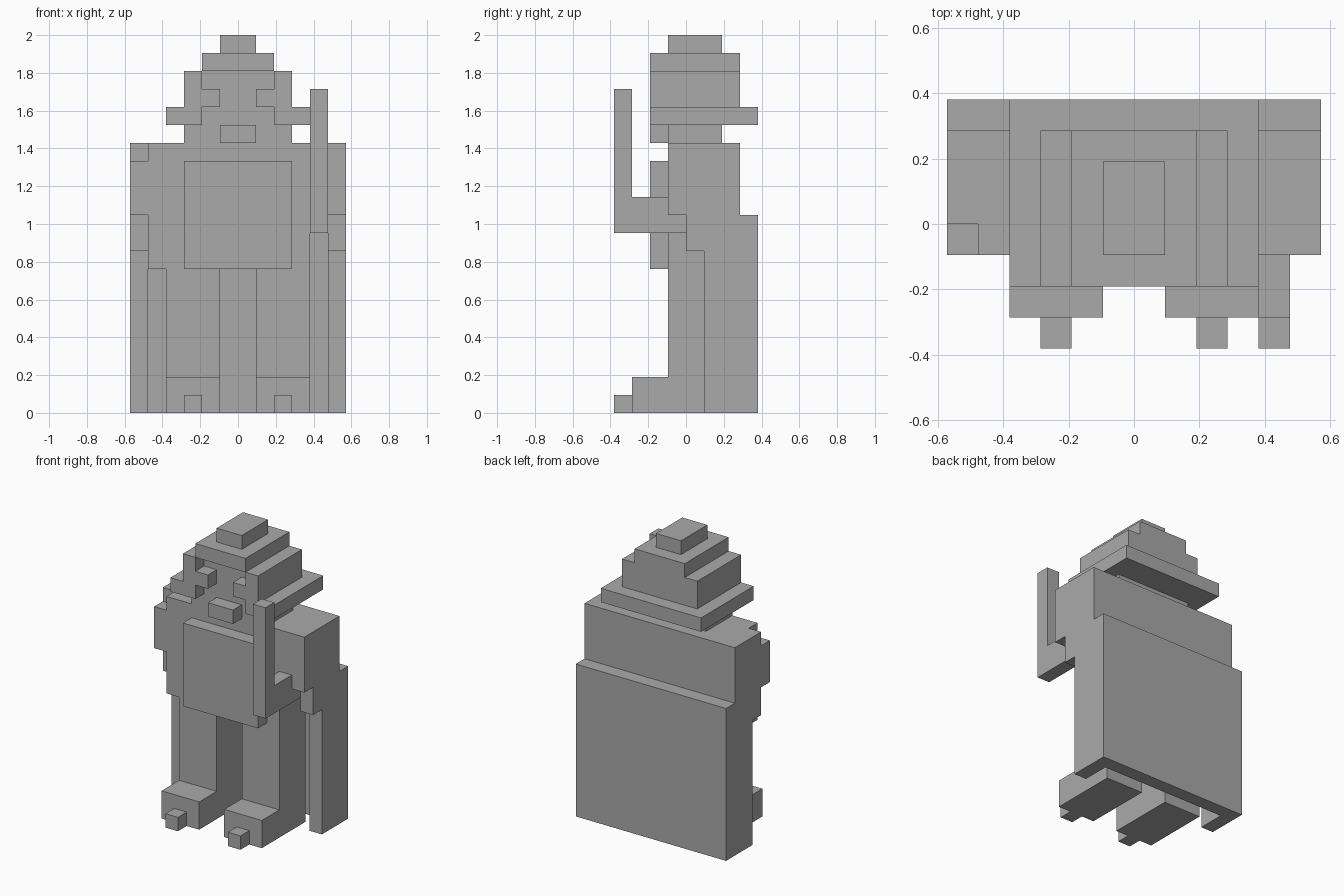
import bpy
import bmesh
from mathutils import Matrix, Vector

UNIT = 2 / 21  # edge of one block

cube = bpy.data.objects.get("Cube")
if cube:
    bpy.data.objects.remove(cube, do_unlink=True)

grey = bpy.data.materials.new("plain_grey")
grey.use_nodes = True
COLOUR = (0.4, 0.4, 0.4, 1)
grey.diffuse_color = COLOUR
for node in grey.node_tree.nodes:
    if node.type == "BSDF_PRINCIPLED":
        node.inputs["Base Color"].default_value = COLOUR


def part(name, *boxes):
    """One object made of boxes, each given as x, y and z ranges in blocks."""
    bm = bmesh.new()
    for ranges in boxes:
        low, high = (Vector(corner) * UNIT for corner in zip(*ranges))
        place = Matrix.Translation((low + high) / 2)
        size = Matrix.Diagonal((high - low).to_4d())
        bmesh.ops.create_cube(bm, size=1, matrix=place @ size)
    mesh = bpy.data.meshes.new(name)
    bm.to_mesh(mesh)
    bm.free()
    mesh.materials.append(grey)
    obj = bpy.data.objects.new(name, mesh)
    bpy.context.collection.objects.link(obj)
    return obj


def pair(name, *boxes):
    """The same part on the left and mirrored on the right."""
    part("left_" + name, *boxes)
    flipped = [((-x[1], -x[0]), y, z) for x, y, z in boxes]
    part("right_" + name, *flipped)


def centred(half):
    return (-half, half)


# Legs, feet and toes
pair("leg", ((1, 4), (-1, 2), (0, 8)))
pair("foot", ((1, 4), (-3, -1), (0, 2)))
pair("toe", ((2, 3), (-4, -3), (0, 1)))

# Torso, with a beard plate on the chest
part("torso",
     (centred(4), (-1, 2), (8, 11)),
     (centred(5), (-1, 3), (11, 15)))
part("beard", (centred(3), (-2, -1), (8, 14)))

# Cape: back panel, side walls and shoulders
part("cape_back", (centred(6), (3, 4), (0, 11)))
pair("cape_side",
     ((5, 6), (1, 3), (0, 11)),
     ((5, 6), (0, 1), (9, 11)))
part("left_shoulder", ((5, 6), (-1, 3), (11, 15)))
part("right_shoulder",
     ((-6, -5), (-1, 3), (11, 14)),
     ((-6, -5), (0, 3), (14, 15)))

# Arms: the right one hangs, the left one holds the staff out
part("right_arm", ((-5, -4), (-1, 1), (8, 11)))
part("left_arm",
     ((4, 5), (-1, 1), (10, 11)),
     ((4, 5), (-3, -1), (10, 12)))
part("staff", ((4, 5), (-4, -3), (10, 18)))

# Head and face
part("head", (centred(3), (-1, 2), (15, 16)))
part("nose", (centred(1), (-2, -1), (15, 16)))
pair("eye", ((1, 2), (-2, -1), (17, 18)))

# Stepped hat, open at the front around the face
part("hat_brim", (centred(4), (-1, 4), (16, 17)))
part("hat_crown", (centred(3), (-1, 3), (17, 19)))
pair("hat_flap",
     ((2, 4), (-2, -1), (16, 17)),
     ((2, 3), (-2, -1), (17, 19)))
part("hat_band", (centred(2), (-2, 3), (19, 20)))
part("hat_tip", (centred(1), (-1, 2), (20, 21)))
